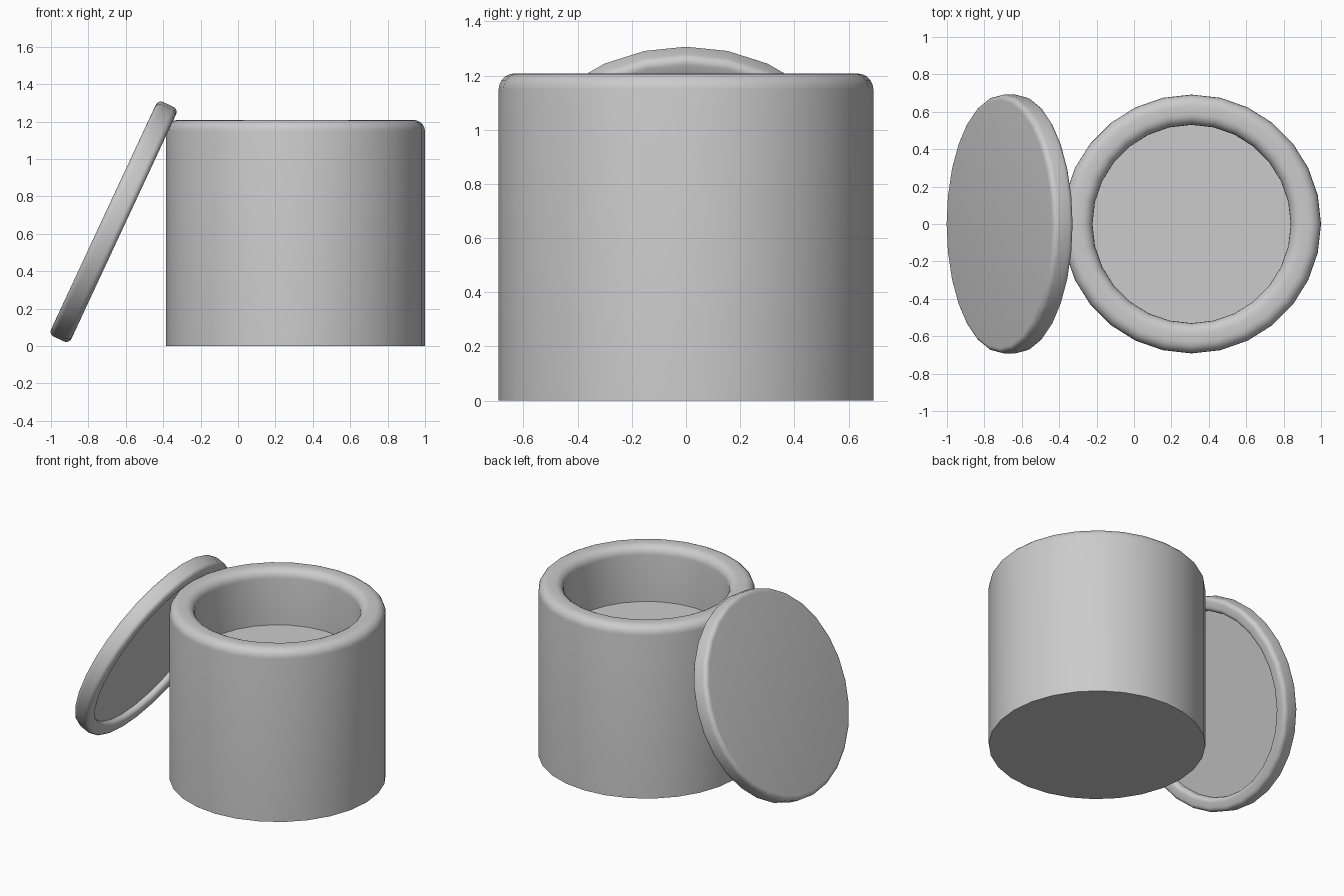
import bpy, bmesh
from math import radians, sin, cos, pi

if "Cube" in bpy.data.objects:
    bpy.data.objects.remove(bpy.data.objects["Cube"])

SIDES = 28


def corner(cx, cz, r, start, end, steps=5):
    """Points of a rounded corner in the (radius, z) plane."""
    angles = [radians(start + (end - start) * i / steps) for i in range(steps + 1)]
    return [(cx + r * cos(a), cz + r * sin(a)) for a in angles]


def lathe(name, profile, location, tilt=0.0):
    """Spin a profile into a closed solid; both ends are capped with one n-gon."""
    bm = bmesh.new()
    rings = []
    for r, z in profile:
        rings.append([bm.verts.new((r * cos(2 * pi * i / SIDES), r * sin(2 * pi * i / SIDES), z))
                      for i in range(SIDES)])
    for a, b in zip(rings, rings[1:]):
        for i in range(SIDES):
            j = (i + 1) % SIDES
            bm.faces.new((a[i], a[j], b[j], b[i]))
    bm.faces.new(rings[0])
    bm.faces.new(rings[-1])
    bmesh.ops.recalc_face_normals(bm, faces=bm.faces)
    mesh = bpy.data.meshes.new(name)
    bm.to_mesh(mesh)
    bm.free()
    obj = bpy.data.objects.new(name, mesh)
    bpy.context.collection.objects.link(obj)
    obj.location = location
    obj.rotation_euler.y = tilt
    bpy.ops.object.select_all(action='DESELECT')
    obj.select_set(True)
    bpy.context.view_layer.objects.active = obj
    bpy.ops.object.shade_smooth_by_angle(angle=radians(40))
    return obj


# Jar: flat base, rounded thick rim, raised inner floor
R, H, INNER, FLOOR, B = 0.692, 1.208, 0.53, 0.82, 0.06
jar_profile = [(R, 0)]
jar_profile += corner(R - B, H - B, B, 0, 90)
jar_profile += corner(INNER + B, H - B, B, 90, 180)
jar_profile += [(INNER, FLOOR)]
lathe("jar_body", jar_profile, (0.308, 0, 0))

# Lid: thin disc with rounded edges and a shallow recess on its underside
T, LIP, RECESS, b = 0.06, 0.60, 0.045, 0.03
lid_profile = [(LIP, -T + RECESS)]
lid_profile += corner(LIP + b, -T + b, b, 180, 270)
lid_profile += corner(R - b, -T + b, b, 270, 360)
lid_profile += corner(R - b, T - b, b, 0, 90)
lathe("leaning_lid", lid_profile, (-0.665, 0, 0.664), radians(-65))
